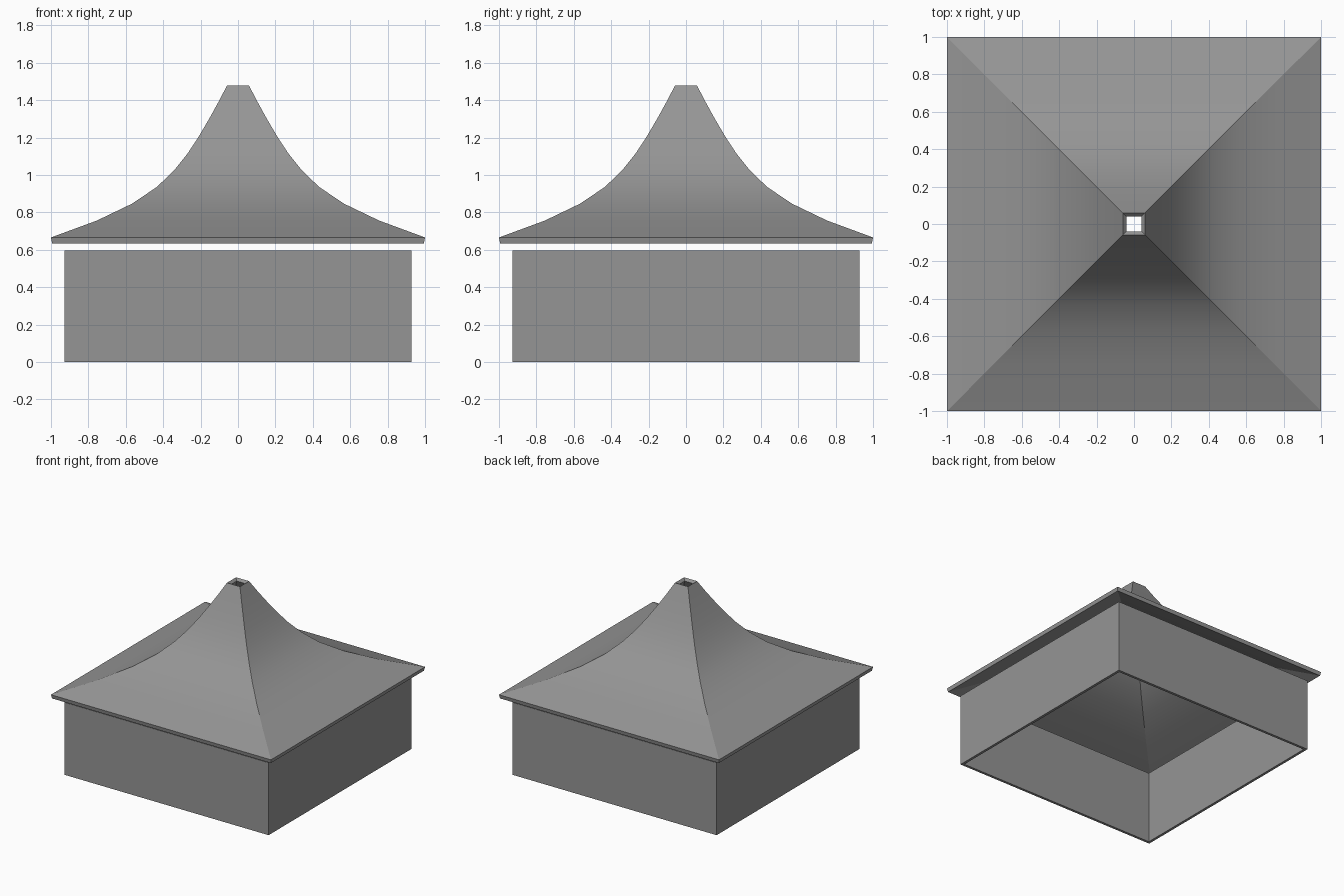
import bpy
import math

if "Cube" in bpy.data.objects:
    bpy.data.objects.remove(bpy.data.objects["Cube"])

# Dark grey finish shared by both parts
grey = bpy.data.materials.new("dark_grey")
grey.diffuse_color = (0.3, 0.3, 0.3, 1.0)
grey.use_nodes = True
grey.node_tree.nodes["Principled BSDF"].inputs["Base Color"].default_value = grey.diffuse_color


def square_shell(name, profile, thickness):
    """Stack square rings of (half width, z), skin them and give them thickness."""
    corners = [(-1, -1), (1, -1), (1, 1), (-1, 1)]
    verts = [(r * x, r * y, z) for r, z in profile for x, y in corners]
    faces = []
    for k in range(len(profile) - 1):
        for i in range(4):
            j = (i + 1) % 4
            faces.append((4 * k + i, 4 * k + j, 4 * k + 4 + j, 4 * k + 4 + i))
    mesh = bpy.data.meshes.new(name)
    mesh.from_pydata(verts, [], faces)
    mesh.materials.append(grey)
    obj = bpy.data.objects.new(name, mesh)
    bpy.context.collection.objects.link(obj)
    mod = obj.modifiers.new("thickness", "SOLIDIFY")
    mod.thickness = thickness
    mod.offset = -1
    bpy.context.view_layer.objects.active = obj
    obj.select_set(True)
    bpy.ops.object.modifier_apply(modifier=mod.name)
    # Low angle keeps the hips creased right down to the shallow eaves
    bpy.ops.object.shade_smooth_by_angle(angle=math.radians(20))
    obj.select_set(False)
    return obj


# Open square wall band
square_shell("walls", [(0.928, 0.0), (0.928, 0.595)], 0.03)

# Swept tent roof, evenly stepped in height, open at the peak
widths = [1.0, 0.755, 0.567, 0.433, 0.34, 0.268, 0.209, 0.156, 0.106, 0.059]
eave, peak = 0.666, 1.478
step = (peak - eave) / (len(widths) - 1)
square_shell("roof", [(w, eave + i * step) for i, w in enumerate(widths)], 0.032)
